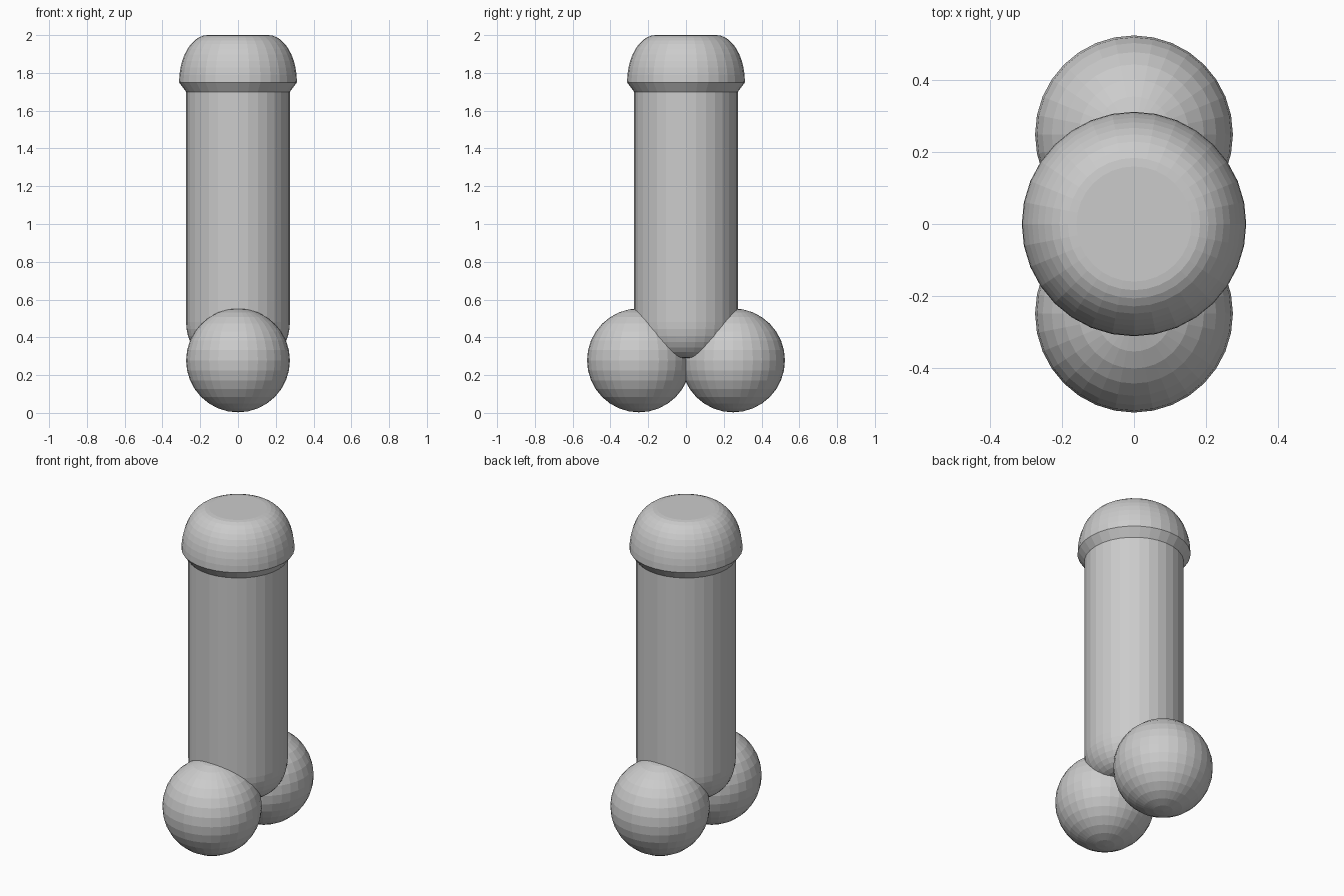
import bpy, bmesh, math

if "Cube" in bpy.data.objects:
    bpy.data.objects.remove(bpy.data.objects["Cube"])

SIDES = 32


def lathe(name, profile):
    """Revolve (radius, z) points around z and cap both ends."""
    bm = bmesh.new()
    rings = []
    for r, z in profile:
        rings.append([bm.verts.new((r * math.cos(2 * math.pi * i / SIDES),
                                    r * math.sin(2 * math.pi * i / SIDES), z))
                      for i in range(SIDES)])
    for low, high in zip(rings, rings[1:]):
        for i in range(SIDES):
            j = (i + 1) % SIDES
            bm.faces.new((low[i], low[j], high[j], high[i]))
    bm.faces.new(rings[0][::-1])
    bm.faces.new(rings[-1])
    mesh = bpy.data.meshes.new(name)
    bm.to_mesh(mesh)
    bm.free()
    obj = bpy.data.objects.new(name, mesh)
    bpy.context.collection.objects.link(obj)
    return obj


def arc(r, z, width, height, start, end, steps):
    """Points on an ellipse centred at (r, z), angles in degrees."""
    angles = [math.radians(start + (end - start) * k / steps) for k in range(steps + 1)]
    return [(r + width * math.cos(a), z + height * math.sin(a)) for a in angles]


# Upright column with rounded foot, flared collar and flat-topped dome
foot = arc(0.14, 0.48, 0.135, 0.19, -90, 0, 8)
dome = arc(0.16, 1.75, 0.152, 0.25, 0, 90, 10)
lathe("column", foot + [(0.275, 1.70)] + dome)

# Two base spheres, front and back
for name, y in (("front_base_sphere", -0.249), ("back_base_sphere", 0.249)):
    bpy.ops.mesh.primitive_uv_sphere_add(segments=SIDES, ring_count=16, radius=0.275,
                                         location=(0, y, 0.278))
    bpy.context.object.name = name
